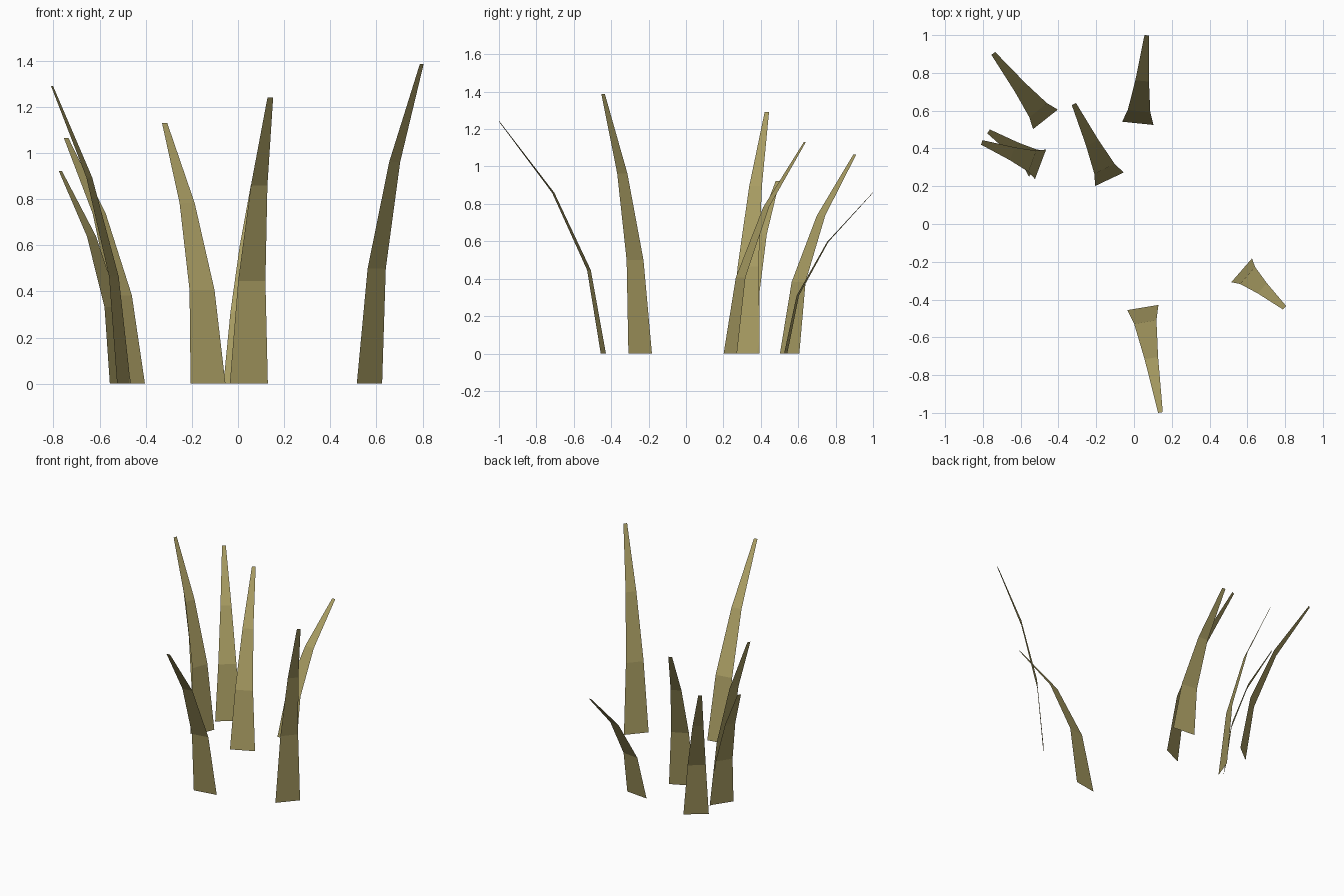
import bpy
from mathutils import Vector

cube = bpy.data.objects.get("Cube")
if cube:
    bpy.data.objects.remove(cube, do_unlink=True)

# One dry olive colour for all blades
olive = bpy.data.materials.new("dry_olive")
olive.use_nodes = True
colour = (0.40, 0.34, 0.125, 1)
olive.diffuse_color = colour
bsdf = olive.node_tree.nodes["Principled BSDF"]
bsdf.inputs["Base Color"].default_value = colour
bsdf.inputs["Roughness"].default_value = 0.9

SEGMENTS = 3
BASE_WIDTH, TIP_WIDTH = 0.167, 0.025


def grass_blade(name, root, tip, height):
    """Flat tapering strip that bends over from root to tip."""
    root, tip = Vector(root), Vector(tip)
    lean = tip - root
    side = Vector((-lean.y, lean.x)).normalized()
    verts = []
    for i in range(SEGMENTS + 1):
        t = i / SEGMENTS
        centre = root + lean * t ** 1.8
        z = height * (t + 0.12 * t * (1 - t))
        half = (BASE_WIDTH + (TIP_WIDTH - BASE_WIDTH) * t) / 2
        for s in (1, -1):
            p = centre + side * half * s
            verts.append((p.x, p.y, z))
    faces = [(2 * i, 2 * i + 1, 2 * i + 3, 2 * i + 2) for i in range(SEGMENTS)]
    mesh = bpy.data.meshes.new(name)
    mesh.from_pydata(verts, [], faces)
    mesh.materials.append(olive)
    mesh.update()
    bpy.context.collection.objects.link(bpy.data.objects.new(name, mesh))


# Blades: root, tip (plan positions) and height
grass_blade("front_blade", (0.047, -0.442), (0.14, -0.998), 1.24)
grass_blade("left_blade", (0.57, -0.245), (0.797, -0.443), 1.387)
grass_blade("back_blade", (0.02, 0.533), (0.068, 0.999), 0.86)
grass_blade("middle_blade", (-0.13, 0.237), (-0.318, 0.635), 1.13)
grass_blade("back_right_blade", (-0.469, 0.554), (-0.745, 0.903), 1.065)
grass_blade("tall_right_blade", (-0.495, 0.316), (-0.806, 0.432), 1.29)
grass_blade("short_right_blade", (-0.51, 0.32), (-0.77, 0.49), 0.922)
